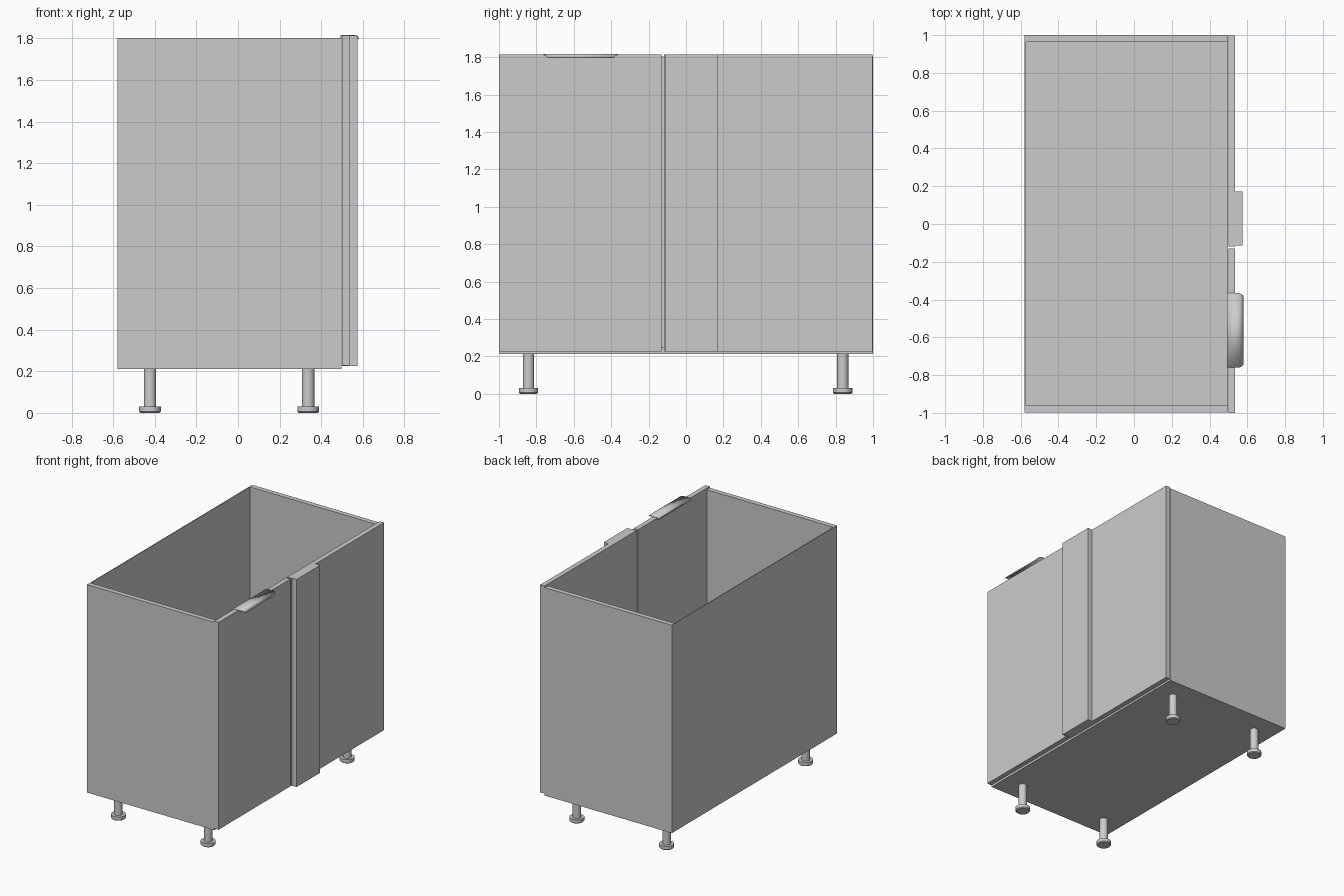
import bpy, bmesh
from math import sin, cos, radians

if "Cube" in bpy.data.objects:
    bpy.data.objects.remove(bpy.data.objects["Cube"])


def box(name, x, y, z):
    """Box from (min, max) ranges on each axis."""
    bm = bmesh.new()
    bmesh.ops.create_cube(bm, size=1)
    for v in bm.verts:
        v.co = [r[0] + (c + 0.5) * (r[1] - r[0]) for c, r in zip(v.co, (x, y, z))]
    return finish(name, bm)


def finish(name, bm):
    bmesh.ops.recalc_face_normals(bm, faces=bm.faces)
    me = bpy.data.meshes.new(name)
    bm.to_mesh(me)
    bm.free()
    ob = bpy.data.objects.new(name, me)
    bpy.context.collection.objects.link(ob)
    return ob


def smooth(ob, angle=35):
    bpy.ops.object.select_all(action='DESELECT')
    bpy.context.view_layer.objects.active = ob
    ob.select_set(True)
    bpy.ops.object.shade_smooth_by_angle(angle=radians(angle))


def lathe(name, profile, x, y, n=32):
    """Turned part from (radius, z) points, capped at both ends."""
    bm = bmesh.new()
    rings = [[bm.verts.new((x + r * cos(radians(360 * i / n)), y + r * sin(radians(360 * i / n)), z))
              for i in range(n)] for r, z in profile]
    for a, b in zip(rings, rings[1:]):
        for i in range(n):
            j = (i + 1) % n
            bm.faces.new((a[i], a[j], b[j], b[i]))
    bm.faces.new(rings[0])
    bm.faces.new(rings[-1])
    smooth(finish(name, bm))


# Carcass: open-topped box
FRONT, BACK, LOW, TOP = 0.497, -0.573, 0.212, 1.803
for name, y in (("left_side_panel", (-0.998, -0.961)), ("right_side_panel", (0.963, 1.0))):
    box(name, (BACK, FRONT), y, (LOW, TOP))
box("bottom_panel", (BACK, FRONT), (-0.961, 0.963), (LOW, LOW + 0.037))
box("back_panel", (-0.58, BACK), (-0.998, 1.0), (LOW, TOP))

# Front: door, fixed blind panel and raised corner filler
DOOR_X = (0.499, 0.536)
box("door", DOOR_X, (-1.0, -0.13), (0.227, 1.813))
box("blind_panel", DOOR_X, (-0.118, 0.997), (0.225, 1.813))
box("corner_filler", (0.536, 0.575), (-0.113, 0.172), (0.225, 1.813))

# Edge pull: thin sheet hooked over the door, curled down at the front
bm = bmesh.new()
rows = []
for x, z, half in ((0.495, 1.800, 0.198), (0.495, 1.8145, 0.198), (0.548, 1.8145, 0.198),
                   (0.562, 1.8145, 0.195), (0.572, 1.811, 0.189), (0.577, 1.805, 0.183),
                   (0.578, 1.796, 0.178)):
    rows.append([bm.verts.new((x, -0.563 + s * half, z)) for s in (-1, 1)])
for a, b in zip(rows, rows[1:]):
    bm.faces.new((a[0], b[0], b[1], a[1]))
pull = finish("door_edge_pull", bm)
sheet = pull.modifiers.new("sheet", 'SOLIDIFY')
sheet.thickness = 0.004
sheet.offset = 0
smooth(pull, 40)

# Legs: post on a disc foot
LEG = [(0.046, 0.0), (0.052, 0.006), (0.052, 0.031), (0.030, 0.031), (0.030, LOW)]
for xn, x in (("back", -0.423), ("front", 0.337)):
    for yn, y in (("left", -0.842), ("right", 0.838)):
        lathe(f"{xn}_{yn}_leg", LEG, x, y)
